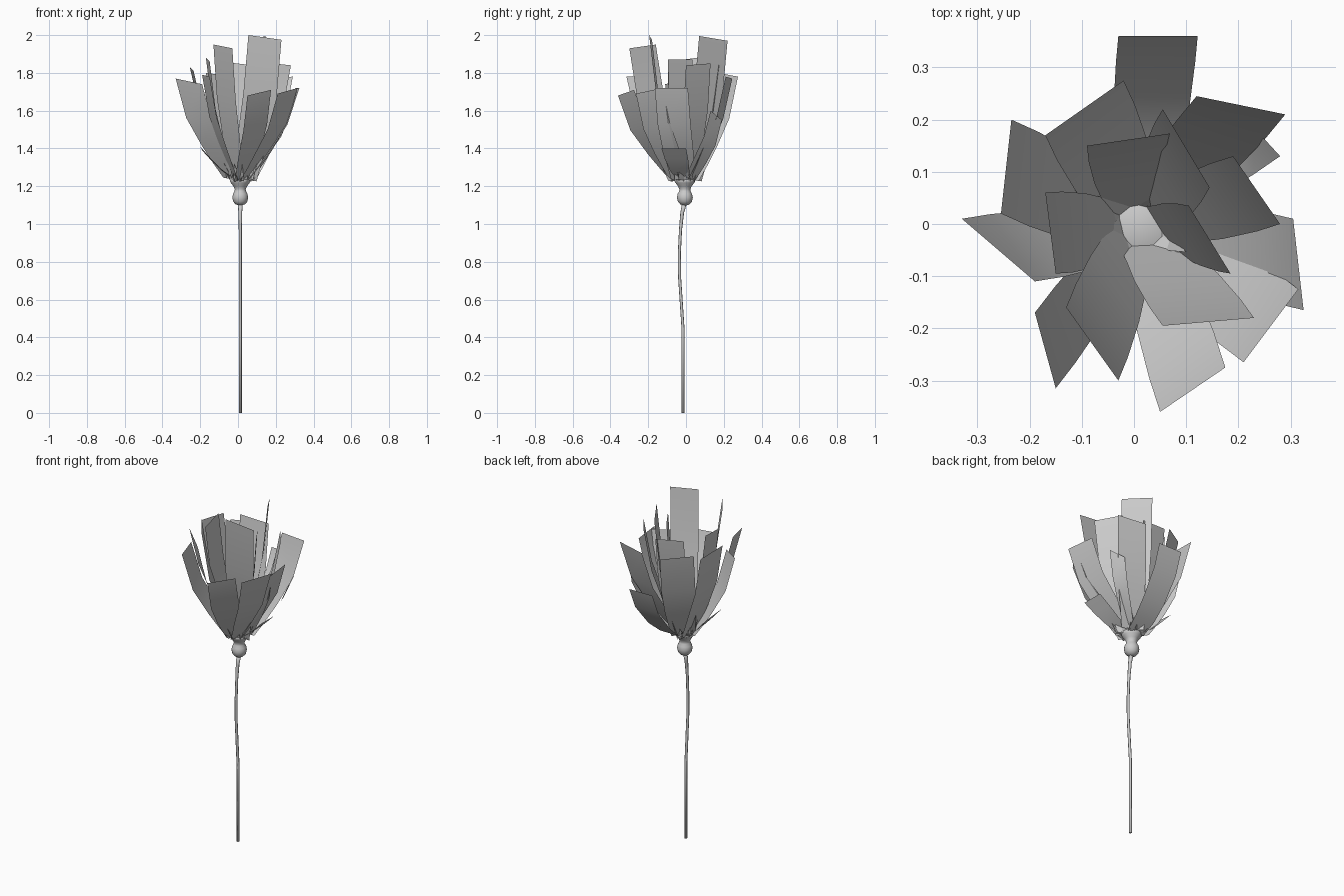
import bpy, bmesh, math
from mathutils import Vector

if "Cube" in bpy.data.objects:
    bpy.data.objects.remove(bpy.data.objects["Cube"])

CX, CY = 0.012, -0.006   # flower head axis


def make_object(name, bm, smooth=True):
    me = bpy.data.meshes.new(name)
    bm.to_mesh(me)
    bm.free()
    ob = bpy.data.objects.new(name, me)
    bpy.context.collection.objects.link(ob)
    for p in me.polygons:
        p.use_smooth = smooth
    return ob


def loft(name, rings, sides):
    """Round body through (x, y, z, radius) rings, capped at both ends."""
    bm = bmesh.new()
    loops = []
    for x, y, z, r in rings:
        loops.append([bm.verts.new((x + r * math.cos(2 * math.pi * i / sides),
                                    y + r * math.sin(2 * math.pi * i / sides), z))
                      for i in range(sides)])
    for a, b in zip(loops, loops[1:]):
        for i in range(sides):
            j = (i + 1) % sides
            bm.faces.new((a[i], a[j], b[j], b[i]))
    bm.faces.new(loops[0][::-1])
    bm.faces.new(loops[-1])
    return make_object(name, bm)


# Petal curves: height fraction, outward fraction, width fraction
UPRIGHT = ((0, 0, .72), (.14, .2, .8), (.32, .43, .92), (.6, .76, 1.0), (1, 1, 1))
SPREAD = ((0, 0, .72), (.12, .26, .85), (.32, .53, .95), (.67, .85, 1.0), (1, 1, 1))
STRAIGHT = ((0, 0, .6), (.3, .38, .8), (.65, .7, .95), (1, 1, 1))


def strip(name, p, q, curve, base_z=1.235):
    """Bent petal strip whose outer edge runs from corner p to corner q."""
    p, q = Vector(p), Vector(q)
    tip, edge = (p + q) / 2, q - p
    if tip.x * edge.y - tip.y * edge.x < 0:
        edge = -edge
    axis = Vector((CX, CY, 0))
    flat = (tip - axis) * Vector((1, 1, 0))
    base = axis + flat.normalized() * 0.04
    base.z = base_z
    rows = []
    bm = bmesh.new()
    for t, s, w in curve:
        c = Vector((base.x + (tip.x - base.x) * s, base.y + (tip.y - base.y) * s,
                    base.z + (tip.z - base.z) * t))
        half = Vector((edge.x, edge.y, edge.z)) * w / 2
        rows.append((bm.verts.new(c - half), bm.verts.new(c + half)))
    for (a, b), (c, d) in zip(rows, rows[1:]):
        bm.faces.new((a, b, d, c))
    return make_object(name, bm)


# Stem with a gentle bend
loft("stem", [(.012, -.016, 0, .008), (.012, -.016, .45, .008), (.012, -.024, .57, .008),
              (.012, -.034, .72, .008), (.012, -.035, .85, .008), (.012, -.029, .97, .008),
              (.012, -.02, 1.06, .01), (.012, -.008, 1.11, .013)], 8)

# Bulb and flared cup under the petals
loft("calyx", [(CX, CY, 1.14 + z, r) for z, r in
               ((-.042, .008), (-.036, .024), (-.022, .037), (0, .042), (.02, .038),
                (.034, .03), (.044, .029), (.06, .036), (.078, .05), (.095, .057), (.102, .046))], 20)

# Petals: the two outer corners of each
petals = [
    ((-.33, .01, 1.77), (-.19, -.11, 1.74)),
    ((.05, -.36, 1.68), (.175, -.275, 1.71)),
    ((.21, -.265, 1.69), (.315, -.125, 1.72)),
    ((.325, -.165, 1.72), (.305, .01, 1.72)),
    ((.055, -.195, 2.0), (.23, -.18, 1.975)),
    ((-.03, -.30, 1.93), (-.13, -.16, 1.95)),
    ((-.15, -.315, 1.78), (-.19, -.17, 1.79)),
    ((-.235, .20, 1.81), (-.255, .02, 1.83)),
    ((-.17, .17, 1.80), (-.02, .275, 1.78)),
    ((-.17, .06, 1.88), (-.15, -.095, 1.86)),
    ((.055, .22, 1.97), (.145, .07, 1.995)),
    ((.28, .0, 1.84), (.19, .13, 1.85)),
    ((.12, .245, 1.77), (.29, .21, 1.78)),
    ((-.09, .15, 1.86), (.08, .175, 1.84)),
    ((.105, .035, 1.87), (.185, -.095, 1.87)),
    ((.28, .13, 1.60), (.225, .19, 1.55)),
]
for i, (p, q) in enumerate(petals):
    strip(f"petal_{i + 1}", p, q, UPRIGHT)

# Low spreading petal at the back and two short side petals
strip("back_petal", (-.03, .36, 1.60), (.122, .36, 1.60), SPREAD, 1.225)
strip("short_petal_right", (.24, -.13, 1.40), (.24, .0, 1.40), STRAIGHT, 1.24)
strip("short_petal_left", (-.2, -.05, 1.41), (-.19, .08, 1.39), STRAIGHT, 1.24)

# Pointed sepals around the cup
bm = bmesh.new()
for i in range(9):
    a = 2 * math.pi * i / 9 + .2
    d, t = Vector((math.cos(a), math.sin(a), 0)), Vector((-math.sin(a), math.cos(a), 0))
    c = Vector((CX, CY, 0))
    up = 1.32 + .03 * (i % 3)
    bm.faces.new([bm.verts.new(v) for v in (
        c + d * .05 - t * .022 + Vector((0, 0, 1.225)),
        c + d * .05 + t * .022 + Vector((0, 0, 1.225)),
        c + d * .10 + Vector((0, 0, up)))])
make_object("sepals", bm, False)
